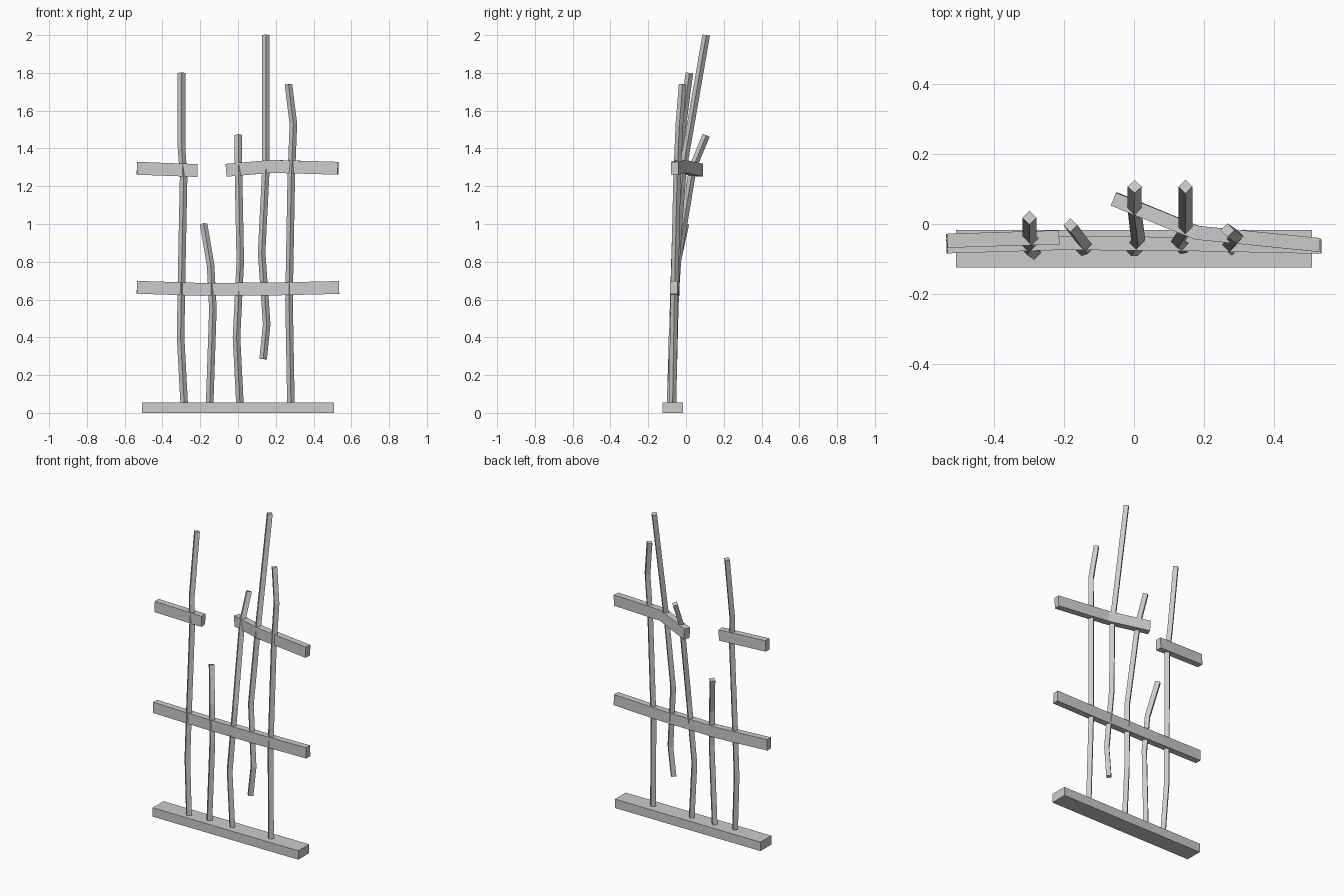
import bpy
import bmesh
from mathutils import Vector

cube = bpy.data.objects.get("Cube")
if cube:
    bpy.data.objects.remove(cube)

grey = bpy.data.materials.new("plain grey")
grey.use_nodes = True
colour = (0.6, 0.6, 0.6, 1)
grey.diffuse_color = colour
grey.node_tree.nodes["Principled BSDF"].inputs["Base Color"].default_value = colour


def sweep(name, points, section, side_hint):
    """Sweep a four-cornered section along a bent path, mitred at each bend."""
    pts = [Vector(p) for p in points]
    bm = bmesh.new()
    rings = []
    for i, p in enumerate(pts):
        before = (p - pts[i - 1]).normalized() if i else Vector()
        after = (pts[i + 1] - p).normalized() if i < len(pts) - 1 else Vector()
        along = (before + after).normalized()
        side = Vector(side_hint)
        side = (side - along * side.dot(along)).normalized()
        up = along.cross(side)
        rings.append([bm.verts.new(p + side * a + up * b) for a, b in section])
    for low, high in zip(rings, rings[1:]):
        for k in range(4):
            n = (k + 1) % 4
            bm.faces.new((low[k], low[n], high[n], high[k]))
    bm.faces.new(rings[0][::-1])
    bm.faces.new(rings[-1])
    bmesh.ops.recalc_face_normals(bm, faces=bm.faces)
    mesh = bpy.data.meshes.new(name)
    bm.to_mesh(mesh)
    bm.free()
    mesh.materials.append(grey)
    obj = bpy.data.objects.new(name, mesh)
    bpy.context.collection.objects.link(obj)
    return obj


def box_section(a, b):
    return [(-a, -b), (a, -b), (a, b), (-a, b)]


# Square bars stand corner-on; rails are upright rectangles
R = 0.02
diamond = [(-R, 0), (0, -R), (R, 0), (0, R)]
rail = box_section(0.02, 0.034)

# Ground beam
sweep("base_beam", [(-0.508, -0.071, 0.028), (0.508, -0.071, 0.028)],
      box_section(0.054, 0.028), (0, 1, 0))

# Bent upright bars
uprights = {
    "upright_far_right": [(-0.285, -0.082, 0.05), (-0.304, -0.07, 0.4),
                          (-0.298, -0.06, 0.75), (-0.288, -0.045, 1.25),
                          (-0.299, -0.035, 1.4), (-0.299, 0.018, 1.8)],
    "upright_short": [(-0.15, -0.071, 0.05), (-0.133, -0.066, 0.55),
                      (-0.145, -0.052, 0.78), (-0.182, -0.003, 1.0)],
    "upright_middle": [(0.01, -0.071, 0.05), (-0.008, -0.072, 0.4),
                       (0.012, -0.046, 0.8), (0.002, 0.037, 1.3), (0.002, 0.107, 1.47)],
    "upright_tallest": [(0.133, -0.066, 0.285), (0.152, -0.062, 0.47),
                        (0.125, -0.05, 0.85), (0.147, -0.018, 1.28), (0.147, 0.107, 2.0)],
    "upright_far_left": [(0.28, -0.071, 0.05), (0.27, -0.062, 0.6),
                         (0.282, -0.047, 1.25), (0.293, -0.035, 1.53),
                         (0.267, -0.018, 1.74)],
}
for name, path in uprights.items():
    sweep(name, path, diamond, (1, 0, 0))

# Cross rails
rails = {
    "middle_rail": [(-0.535, -0.064, 0.665), (-0.2, -0.054, 0.654),
                    (0.2, -0.058, 0.656), (0.535, -0.065, 0.664)],
    "upper_right_rail": [(-0.535, -0.048, 1.295), (-0.215, -0.038, 1.283)],
    "upper_left_rail": [(-0.056, 0.071, 1.285), (0.18, -0.025, 1.305),
                        (0.53, -0.06, 1.295)],
}
for name, path in rails.items():
    sweep(name, path, rail, (0, 1, 0))
